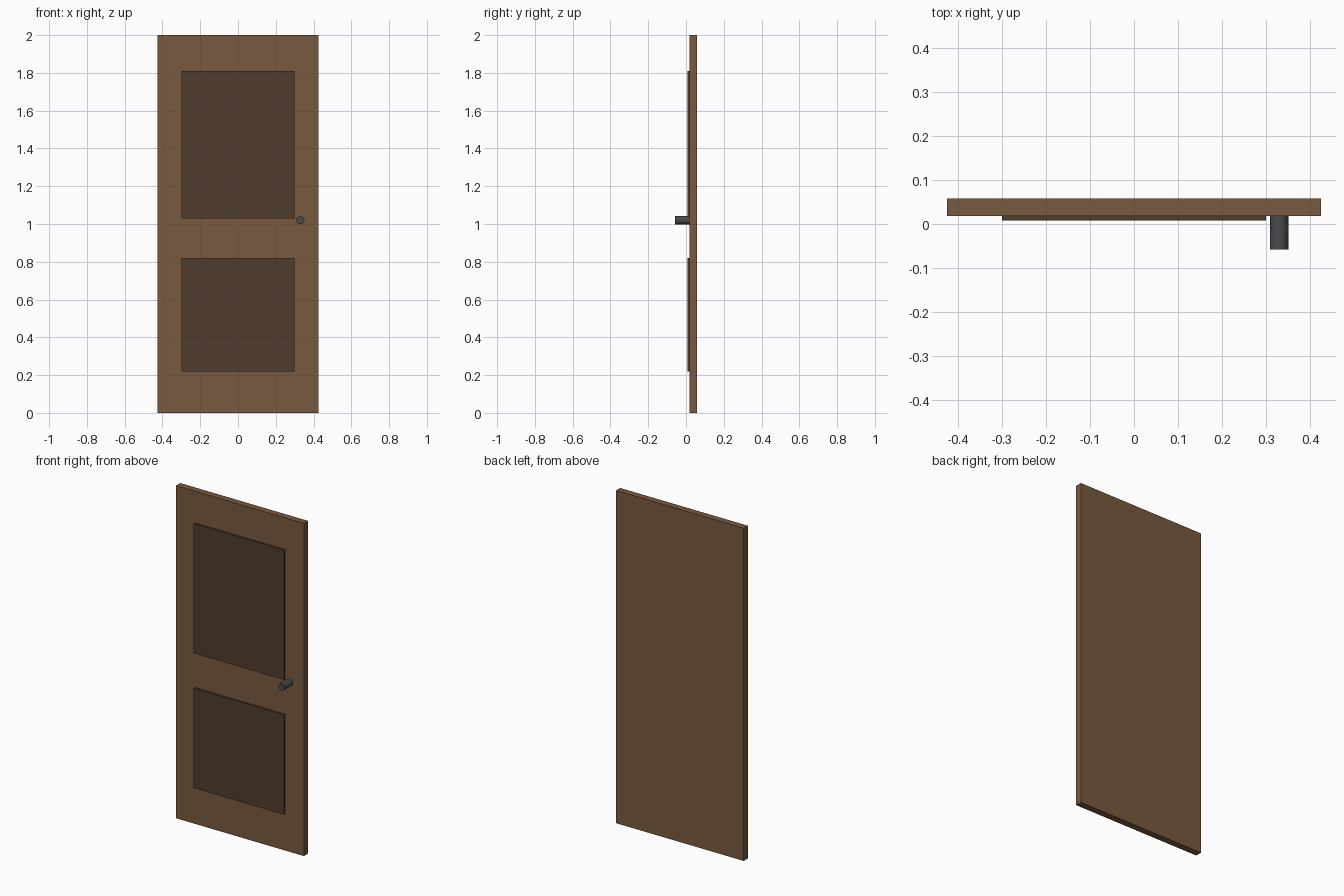
import bpy
import math

if "Cube" in bpy.data.objects:
    bpy.data.objects.remove(bpy.data.objects["Cube"])


def material(name, rgb):
    mat = bpy.data.materials.new(name)
    mat.diffuse_color = (*rgb, 1)
    mat.use_nodes = True
    mat.node_tree.nodes["Principled BSDF"].inputs["Base Color"].default_value = mat.diffuse_color
    return mat


def box(name, x, y, z, mat):
    """Box spanning the (min, max) ranges x, y and z."""
    spans = (x, y, z)
    bpy.ops.mesh.primitive_cube_add(size=1, location=[(a + b) / 2 for a, b in spans])
    ob = bpy.context.object
    ob.name = name
    ob.scale = [b - a for a, b in spans]
    bpy.ops.object.transform_apply(location=False, rotation=False, scale=True)
    ob.data.materials.append(mat)
    return ob


wood = material("wood", (0.19, 0.10, 0.05))
dark_wood = material("dark_wood", (0.08, 0.045, 0.026))
metal = material("metal", (0.07, 0.07, 0.08))

BACK, FACE, PANEL, KNOB = 0.0585, 0.0185, 0.0075, -0.0585

# Door slab
box("door_slab", (-0.425, 0.425), (FACE, BACK), (0, 2), wood)

# Raised panels on the front
for name, z in (("lower_panel", (0.22, 0.82)), ("upper_panel", (1.03, 1.81))):
    box(name, (-0.3, 0.3), (PANEL, FACE + 0.004), z, dark_wood)

# Round knob
knob_end = FACE + 0.004
bpy.ops.mesh.primitive_cylinder_add(
    vertices=16, radius=0.0215, depth=knob_end - KNOB,
    location=(0.33, (KNOB + knob_end) / 2, 1.02), rotation=(math.pi / 2, 0, 0))
knob = bpy.context.object
knob.name = "door_knob"
knob.data.materials.append(metal)
bpy.ops.object.shade_smooth_by_angle(angle=math.radians(40))
